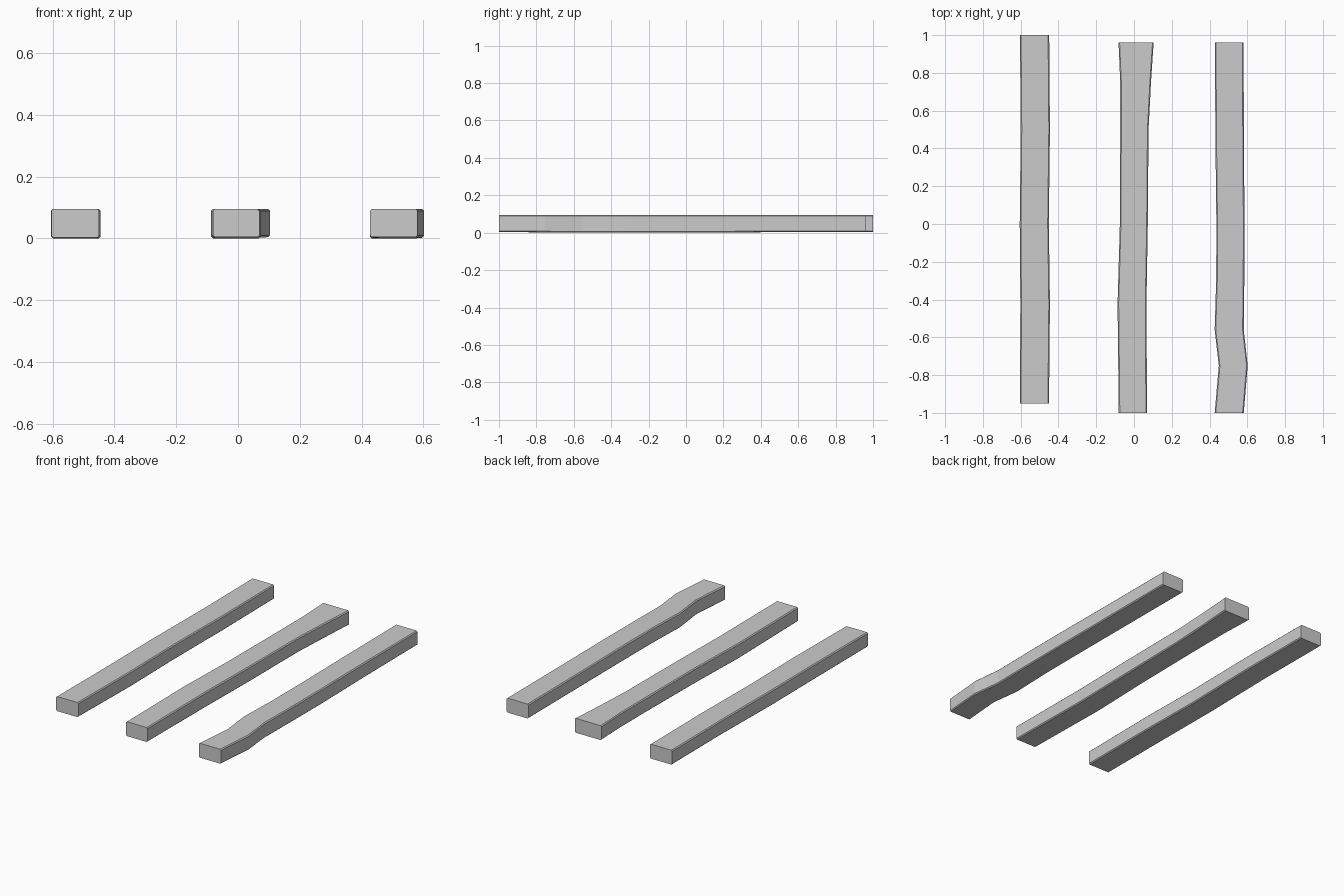
import bpy, bmesh

TOP, CH = 0.095, 0.006

# stations along each beam: (y, left x, right x, bottom z)
beams = {
    "left_beam": [(-0.95, -0.604, -0.45, 0.003), (-0.42, -0.602, -0.445, 0.0),
                  (0.0, -0.605, -0.451, 0.0), (0.5, -0.6, -0.445, 0.003),
                  (1.0, -0.604, -0.449, 0.004)],
    "middle_beam": [(-1.0, -0.081, 0.069, 0.004), (-0.42, -0.087, 0.066, 0.0),
                    (0.0, -0.075, 0.073, 0.0), (0.5, -0.073, 0.077, 0.003),
                    (0.75, -0.073, 0.09, 0.003), (0.96, -0.082, 0.104, 0.004)],
    "right_beam": [(-1.0, 0.427, 0.581, 0.004), (-0.75, 0.449, 0.602, 0.002),
                   (-0.56, 0.427, 0.581, 0.0), (-0.3, 0.435, 0.584, 0.0),
                   (0.0, 0.436, 0.585, 0.0), (0.45, 0.431, 0.582, 0.003),
                   (0.96, 0.428, 0.58, 0.004)],
}


def make_beam(name, stations):
    bm = bmesh.new()
    rings = []
    for y, l, r, b in stations:
        # chamfered rectangular cross-section
        prof = [(l + CH, b), (r - CH, b), (r, b + CH), (r, TOP - CH),
                (r - CH, TOP), (l + CH, TOP), (l, TOP - CH), (l, b + CH)]
        rings.append([bm.verts.new((x, y, z)) for x, z in prof])
    for a, c in zip(rings, rings[1:]):
        for i in range(8):
            j = (i + 1) % 8
            bm.faces.new((a[i], a[j], c[j], c[i]))
    bm.faces.new(rings[0])
    bm.faces.new(rings[-1][::-1])
    bmesh.ops.recalc_face_normals(bm, faces=bm.faces)
    me = bpy.data.meshes.new(name)
    bm.to_mesh(me)
    bm.free()
    bpy.context.collection.objects.link(bpy.data.objects.new(name, me))


for name, stations in beams.items():
    make_beam(name, stations)
